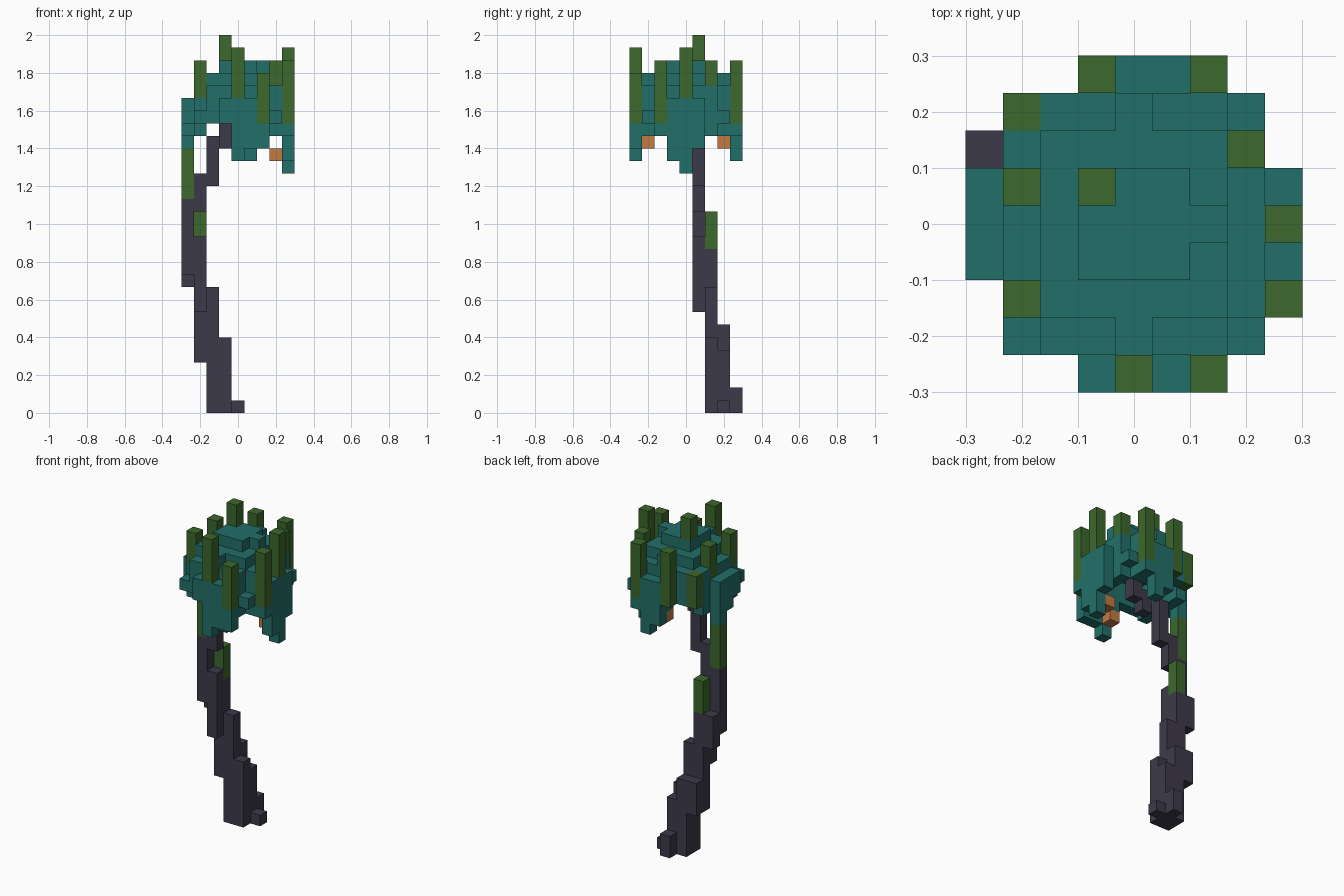
import bpy
import bmesh
from mathutils import Vector

UNIT = 2 / 30                      # edge of one block
HALF = 4.5                         # the plan is nine blocks wide

if "Cube" in bpy.data.objects:
    bpy.data.objects.remove(bpy.data.objects["Cube"], do_unlink=True)


def material(name, rgb):
    mat = bpy.data.materials.new(name)
    mat.use_nodes = True
    colour = (*rgb, 1)
    mat.diffuse_color = colour
    node = next(n for n in mat.node_tree.nodes if n.type == "BSDF_PRINCIPLED")
    node.inputs["Base Color"].default_value = colour
    return mat


MATS = {
    "trunk": material("dark bark", (.047, .042, .069)),
    "canopy": material("teal leaves", (.016, .159, .144)),
    "shoots": material("green shoots", (.045, .138, .025)),
    "fruit": material("orange fruit", (.552, .198, .054)),
}
cells = {}                         # block position -> part name


def fill(part, xs, ys, zs):
    """Fill a box of blocks; a span is (first, past last), an int is one block."""
    def span(s):
        return range(s, s + 1) if isinstance(s, int) else range(*s)
    for x in span(xs):
        for y in span(ys):
            for z in span(zs):
                cells[x, y, z] = part


# Canopy: stepped dome
fill("canopy", (1, 8), (1, 8), (23, 24))
fill("canopy", (2, 7), (1, 8), (24, 26))
fill("canopy", (1, 8), (2, 7), (24, 26))
fill("canopy", (2, 7), (2, 7), (26, 27))
for y in (1, 7):
    fill("canopy", 4, y, (26, 27))
fill("canopy", (3, 6), (3, 6), 27)
fill("canopy", 6, 4, 27)

# Canopy: hollow underside
for x in range(2, 7):
    for y in range(2, 7):
        for z in (23, 24):
            cells.pop((x, y, z), None)

# Canopy: rim and hanging leaves
for y, low in ((3, 23), (4, 22), (5, 21)):
    fill("canopy", 0, y, (low, 25))
for y, low in ((2, 22), (3, 20), (4, 19), (5, 21)):
    fill("canopy", 8, y, (low, 25))
for x, front_low, back_low in ((3, 23, 23), (4, 20, 21), (5, 21, 20), (6, 21, 22)):
    fill("canopy", x, 0, (front_low, 25))
    fill("canopy", x, 8, (back_low, 25))
for y in (1, 7):
    fill("canopy", (4, 7), y, 22)
for x in (1, 7):
    fill("canopy", x, (2, 7), 22)

# Trunk: leaning stack of posts
for x, y, low, high in (
    (4, 7, 0, 1), (3, 8, 0, 2), (3, 7, 0, 5), (3, 6, 0, 6), (2, 7, 0, 7),
    (2, 6, 0, 10), (1, 7, 4, 7), (1, 6, 4, 13), (0, 6, 10, 13), (1, 5, 8, 14),
    (0, 5, 11, 17), (1, 5, 16, 19), (2, 5, 18, 22), (3, 4, 21, 23), (4, 4, 22, 25),
):
    fill("trunk", x, y, (low, high))

# Shoots: on the trunk, then on the canopy
for x, y, low, high in (
    (1, 6, 13, 16), (0, 5, 17, 21),
    (3, 5, 28, 30), (4, 0, 25, 29), (6, 0, 23, 27), (8, 2, 23, 28), (8, 4, 26, 29),
    (8, 4, 25, 26), (1, 2, 25, 28), (1, 5, 25, 28), (1, 7, 23, 26), (7, 6, 26, 28),
    (3, 8, 23, 28), (6, 8, 23, 28),
):
    fill("shoots", x, y, (low, high))

# Fruit under the canopy
for spot in ((7, 4, 20), (4, 1, 21), (4, 7, 21)):
    fill("fruit", *spot)


def build(part):
    """Skin the blocks of one part, leaving out faces against other blocks."""
    bm = bmesh.new()
    for cell in [c for c, p in cells.items() if p == part]:
        for axis in range(3):
            for side in (0, 1):
                step = [0, 0, 0]
                step[axis] = 2 * side - 1
                if tuple(c + s for c, s in zip(cell, step)) in cells:
                    continue
                u, v = (axis + 1) % 3, (axis + 2) % 3
                ring = []
                for du, dv in ((0, 0), (1, 0), (1, 1), (0, 1)):
                    p = Vector(cell) - Vector((HALF, HALF, 0))
                    p[axis] += side
                    p[u] += du
                    p[v] += dv
                    ring.append(bm.verts.new(p * UNIT))
                bm.faces.new(ring if side else ring[::-1])
    bmesh.ops.remove_doubles(bm, verts=bm.verts, dist=UNIT / 100)
    bmesh.ops.dissolve_limit(bm, angle_limit=.01, verts=bm.verts, edges=bm.edges)
    mesh = bpy.data.meshes.new(part)
    bm.to_mesh(mesh)
    bm.free()
    mesh.materials.append(MATS[part])
    bpy.context.collection.objects.link(bpy.data.objects.new(part, mesh))


for part in MATS:
    build(part)
